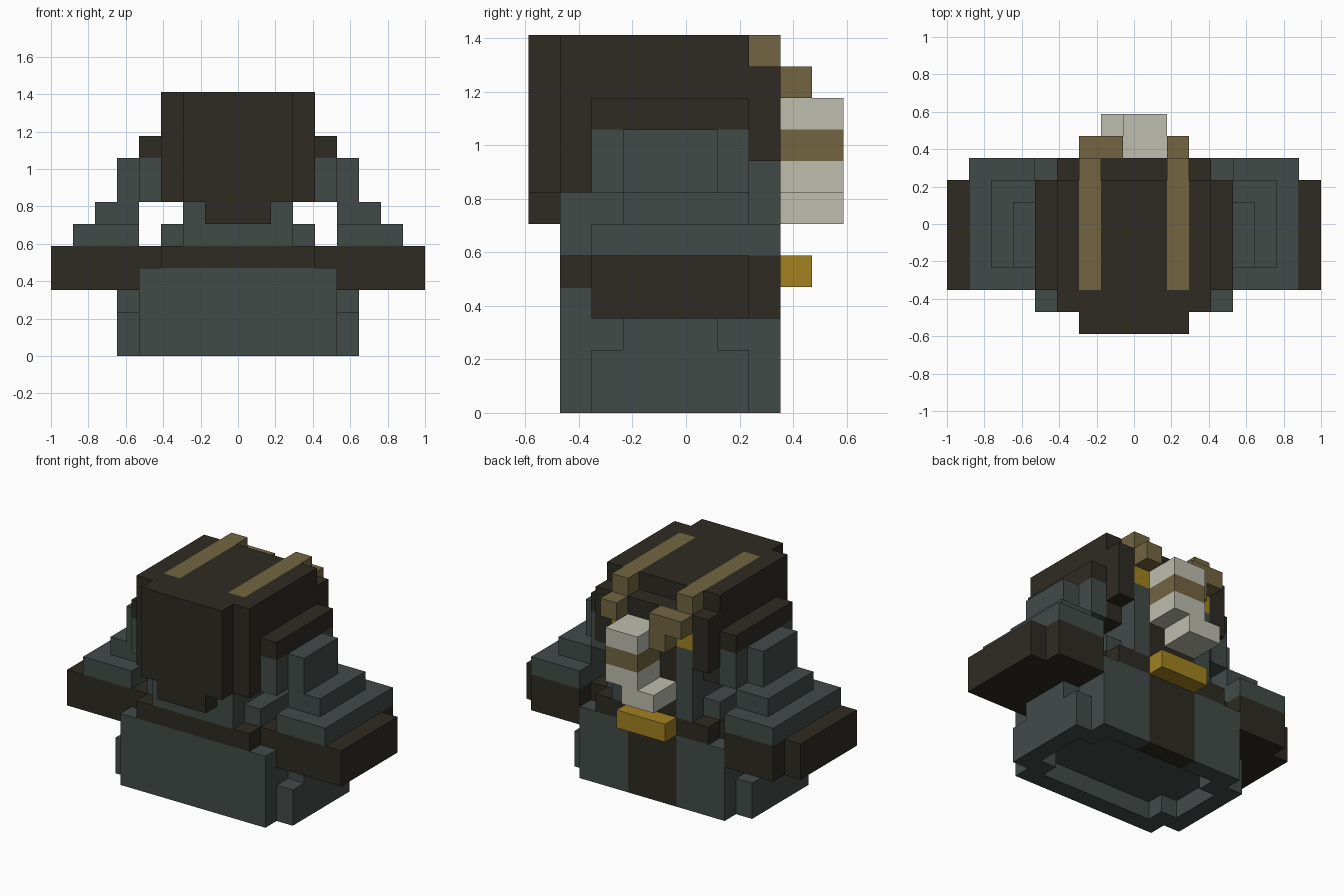
import bpy, bmesh
from mathutils import Vector

if "Cube" in bpy.data.objects:
    bpy.data.objects.remove(bpy.data.objects["Cube"])

U = 2 / 17  # size of one block


def material(name, rgb):
    m = bpy.data.materials.new(name)
    m.diffuse_color = (*rgb, 1)
    m.use_nodes = True
    m.node_tree.nodes["Principled BSDF"].inputs["Base Color"].default_value = m.diffuse_color
    return m


SLATE = material("slate", (0.053, 0.070, 0.066))
DARK = material("dark_brown", (0.027, 0.024, 0.016))
TAN = material("tan", (0.171, 0.130, 0.053))
GOLD = material("gold", (0.36, 0.22, 0.015))
BONE = material("bone", (0.51, 0.51, 0.43))

cells = {}   # block position -> part name
parts = {}   # part name -> material


def box(part, mat, x, y, z, mirror=False):
    """Fill blocks: x is an inclusive column range, y and z are edge ranges."""
    parts[part] = mat
    for i in range(x[0], x[1] + 1):
        for j in range(*y):
            for k in range(*z):
                for s in ((1, -1) if mirror else (1,)):
                    cells[(s * i, j, k)] = part


def carve(x, y, z):
    for i in range(x[0], x[1] + 1):
        for j in range(*y):
            for k in range(*z):
                cells.pop((i, j, k), None)


# Torso with side plates and a hollow underside
box("torso", SLATE, (-4, 4), (-4, 3), (0, 4))
box("side_plate", SLATE, (5, 5), (-3, 2), (0, 2), True)
box("side_plate", SLATE, (5, 5), (-2, 1), (2, 3), True)
box("back_stripe", DARK, (-1, 1), (2, 3), (0, 4))
carve((-3, 3), (-3, 2), (0, 1))
carve((-4, 4), (-2, 1), (0, 1))

# Dark band on top of the torso
box("chest_band", DARK, (-3, 3), (-4, 3), (4, 5))
box("chest_band", DARK, (4, 4), (-3, 2), (4, 5), True)

# Stepped shoulders
box("shoulder_base", DARK, (5, 7), (-3, 3), (3, 5), True)
box("shoulder_base", DARK, (8, 8), (-3, 2), (3, 5), True)
box("shoulder_step", SLATE, (5, 7), (-3, 3), (5, 6), True)
box("shoulder_step", SLATE, (5, 6), (-2, 2), (6, 7), True)
box("shoulder_step", SLATE, (5, 5), (-2, 1), (7, 9), True)

# Neck and collar
box("neck", SLATE, (-3, 3), (-3, 2), (5, 6))
box("neck", SLATE, (-2, 2), (-4, 2), (5, 7))

# Hood with front plate, chin and cheek pieces
box("hood", DARK, (-3, 3), (-4, 2), (7, 12))
box("hood", DARK, (-3, 3), (2, 3), (8, 11))
box("hood", DARK, (-1, 1), (2, 3), (5, 8))
box("face_plate", DARK, (-2, 2), (-5, -4), (7, 12))
box("face_plate", DARK, (-1, 1), (-5, -4), (6, 7))
box("cheek", SLATE, (4, 4), (-3, 2), (7, 9), True)
box("cheek_rim", DARK, (4, 4), (-3, 2), (9, 10), True)

# Back columns with gold buckles, and the belt buckle
box("back_column", SLATE, (2, 2), (2, 3), (5, 9), True)
box("buckle", GOLD, (2, 2), (2, 3), (9, 10), True)
box("belt_buckle", GOLD, (-1, 1), (3, 4), (4, 5))

# Straps over the hood and down the back
box("strap", TAN, (2, 2), (-3, 3), (11, 12), True)
box("strap", TAN, (2, 2), (3, 4), (10, 11), True)
box("strap", TAN, (-1, -1), (3, 4), (9, 11))

# Bundle carried on the back, with a tan wrap
box("bundle", BONE, (0, 1), (3, 5), (7, 10))
box("bundle", BONE, (-1, 0), (3, 5), (6, 7))
box("bundle_wrap", TAN, (0, 1), (3, 5), (8, 9))

# Skin the exposed block sides of every part
for part, mat in parts.items():
    bm = bmesh.new()
    for (i, j, k), owner in cells.items():
        if owner != part:
            continue
        centre = Vector((i, j + 0.5, k + 0.5))
        for axis in range(3):
            for s in (1, -1):
                n = Vector((0, 0, 0))
                n[axis] = s
                if (i + int(n.x), j + int(n.y), k + int(n.z)) in cells:
                    continue
                a, b = Vector((0, 0, 0)), Vector((0, 0, 0))
                a[(axis + 1) % 3] = 0.5
                b[(axis + 2) % 3] = 0.5 * s
                c = centre + n * 0.5
                bm.faces.new([bm.verts.new((c + p) * U)
                              for p in (-a - b, a - b, a + b, -a + b)])
    bmesh.ops.remove_doubles(bm, verts=bm.verts, dist=1e-4)
    bmesh.ops.dissolve_limit(bm, angle_limit=0.02, verts=bm.verts, edges=bm.edges)
    mesh = bpy.data.meshes.new(part)
    bm.to_mesh(mesh)
    bm.free()
    mesh.materials.append(mat)
    bpy.context.collection.objects.link(bpy.data.objects.new(part, mesh))
